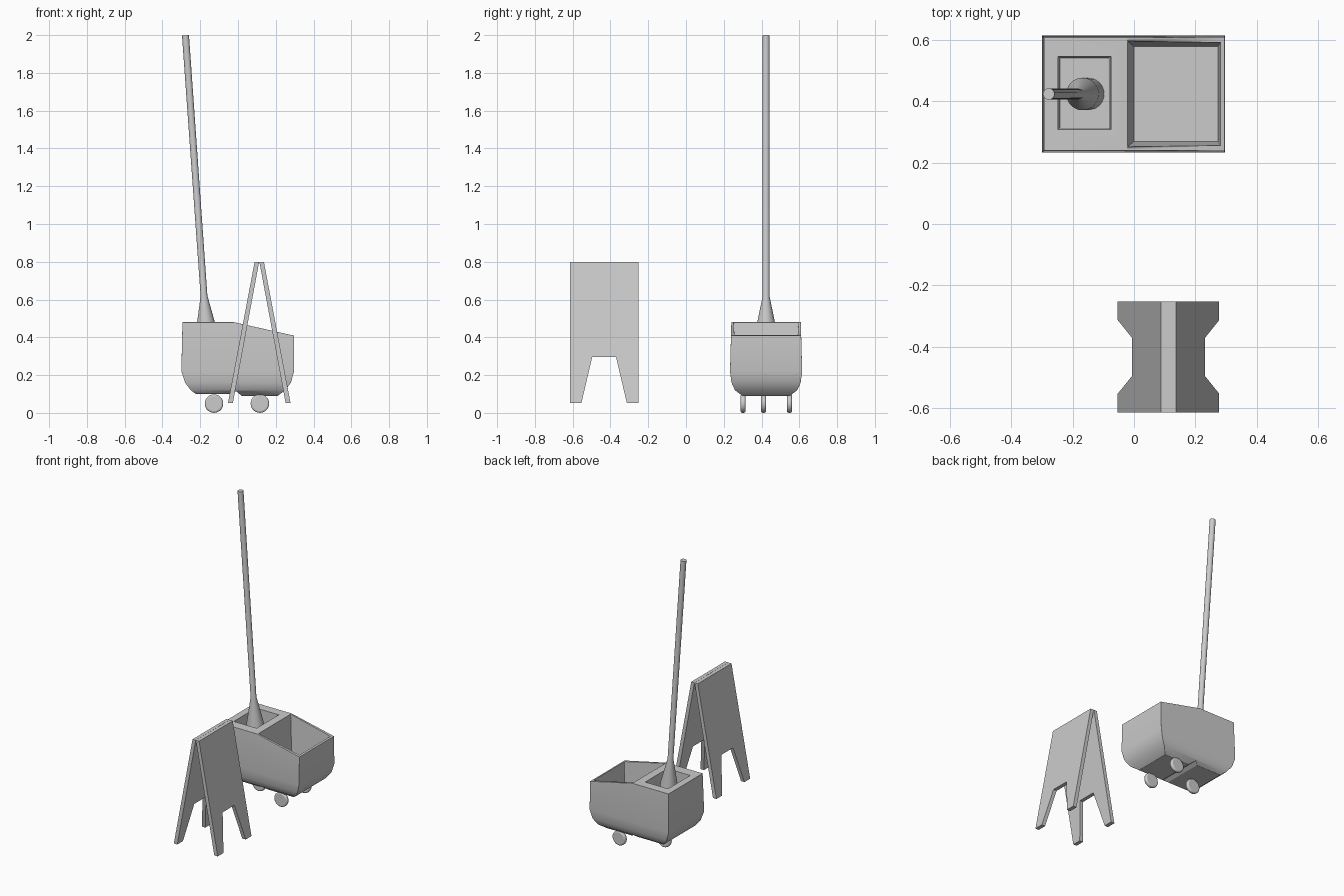
import bpy, bmesh, math
from mathutils import Matrix

if "Cube" in bpy.data.objects:
    bpy.data.objects.remove(bpy.data.objects["Cube"])

CY = 0.424   # bucket centre line in y


def make_object(name, bm):
    bmesh.ops.recalc_face_normals(bm, faces=bm.faces)
    me = bpy.data.meshes.new(name)
    bm.to_mesh(me)
    bm.free()
    ob = bpy.data.objects.new(name, me)
    bpy.context.collection.objects.link(ob)
    return ob


def loft(name, rings):
    """Bridge successive point rings and cap both ends."""
    bm = bmesh.new()
    vs = [[bm.verts.new(p) for p in ring] for ring in rings]
    n = len(vs[0])
    for a, b in zip(vs, vs[1:]):
        for i in range(n):
            j = (i + 1) % n
            bm.faces.new((a[i], a[j], b[j], b[i]))
    bm.faces.new(vs[0])
    bm.faces.new(vs[-1])
    return make_object(name, bm)


def rect(z, x0, x1, y0, y1):
    return [(x0, y0, z), (x1, y0, z), (x1, y1, z), (x0, y1, z)]


def circle(z, r, n=28):
    return [(r * math.cos(2 * math.pi * i / n), r * math.sin(2 * math.pi * i / n), z)
            for i in range(n)]


def prism_y(name, profile, y0, y1):
    return loft(name, [[(x, y, z) for x, z in profile] for y in (y0, y1)])


def select(ob):
    bpy.ops.object.select_all(action='DESELECT')
    ob.select_set(True)
    bpy.context.view_layer.objects.active = ob


def cut(ob, cutter):
    m = ob.modifiers.new("cut", 'BOOLEAN')
    m.operation = 'DIFFERENCE'
    m.solver = 'EXACT'
    m.object = cutter
    select(ob)
    bpy.ops.object.modifier_apply(modifier=m.name)
    bpy.data.objects.remove(cutter)


def bevel(ob, width, segments, angle):
    m = ob.modifiers.new("bevel", 'BEVEL')
    m.width = width
    m.segments = segments
    m.limit_method = 'ANGLE'
    m.angle_limit = math.radians(angle)


def smooth(ob, angle=30):
    select(ob)
    bpy.ops.object.shade_smooth_by_angle(angle=math.radians(angle))


# Bucket body: stacked rectangles, widest at the waist
levels = [(0.09, -0.21, 0.21, 0.125), (0.12, -0.25, 0.25, 0.165),
          (0.16, -0.28, 0.28, 0.183), (0.22, -0.30, 0.296, 0.191),
          (0.48, -0.294, 0.296, 0.184)]
bucket = loft("bucket", [rect(z, a, b, CY - h, CY + h) for z, a, b, h in levels])

# Sloping rim over the large compartment
cut(bucket, prism_y("rim_cutter", [(-0.03, 0.482), (0.4, 0.386), (0.4, 0.6), (-0.03, 0.6)], 0, 1))
# Step and groove across the underside
cut(bucket, prism_y("groove_cutter", [(-0.4, 0.05), (-0.4, 0.1), (-0.035, 0.1),
                                      (-0.01, 0.115), (0.02, 0.09), (0.02, 0.05)], 0, 1))
# Large water compartment
cut(bucket, loft("water_cutter", [rect(0.20, 0.0, 0.274, CY - 0.155, CY + 0.155),
                                  rect(0.50, -0.022, 0.286, CY - 0.173, CY + 0.173)]))
# Small wringer compartment
cut(bucket, loft("wringer_cutter", [rect(0.20, -0.242, -0.082, 0.313, 0.542),
                                    rect(0.50, -0.248, -0.075, 0.308, 0.547)]))
bevel(bucket, 0.005, 2, 35)
smooth(bucket)

# Wheels: a pair under the large compartment, one under the small
for i, (x, y) in enumerate([(0.116, 0.302), (0.116, 0.548), (-0.127, 0.411)]):
    wheel = loft(f"wheel_{i + 1}", [circle(-0.013, 0.049), circle(0.013, 0.049)])
    wheel.data.transform(Matrix.Translation((x, y, 0.0495)) @ Matrix.Rotation(math.pi / 2, 4, 'X'))
    bevel(wheel, 0.009, 3, 40)
    smooth(wheel)

# Mop: head hidden in the wringer, flared collar, long leaning handle
mop = loft("mop", [circle(z, r) for z, r in
                   [(-0.25, 0.053), (0.0, 0.053), (0.17, 0.018), (1.5526, 0.0185)]])
mop.data.transform(Matrix.Translation((-0.168, CY, 0.45)) @
                   Matrix.Rotation(-math.atan(0.071), 4, 'Y'))
smooth(mop)

# Folding floor sign: two leaning boards with a notch between the legs
SX, SY = 0.1125, -0.4335
half = [(0.1815, 0.8), (0.1815, 0.053), (0.12, 0.053), (0.063, 0.296)]
outline = half + [(-y, z) for y, z in reversed(half)]
for side, name in ((-1, "sign_front_board"), (1, "sign_back_board")):
    rings = []
    for top, bottom in ((0.0245, 0.1655), (0.0005, 0.1395)):
        ring = []
        for y, z in outline:
            t = (0.8 - z) / 0.747
            ring.append((SX + side * (top + (bottom - top) * t), SY + y, z))
        rings.append(ring)
    loft(name, rings)
